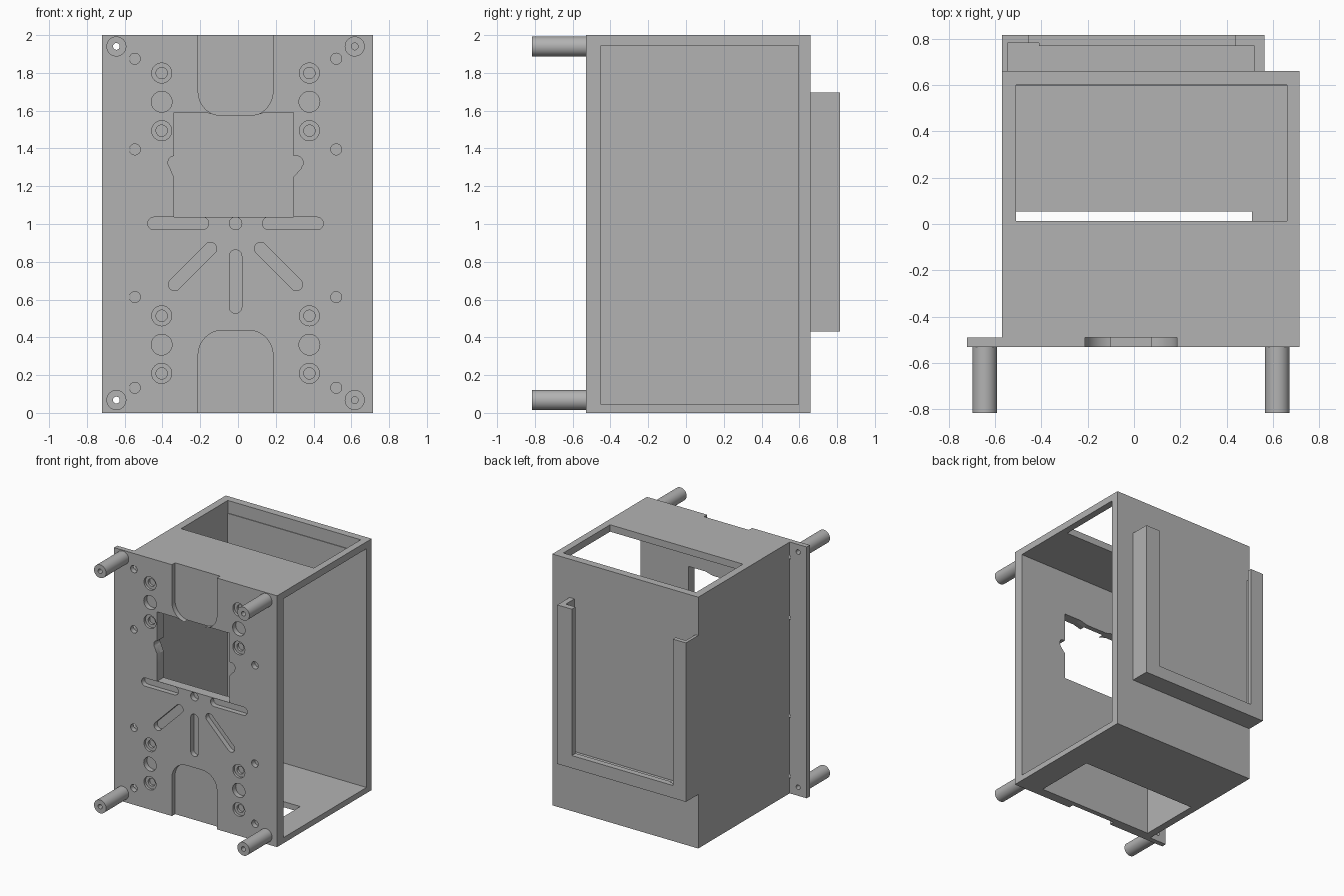
import bpy, bmesh, math
from mathutils import Vector

old = bpy.data.objects.get("Cube")
if old:
    bpy.data.objects.remove(old, do_unlink=True)

grey = bpy.data.materials.new("plain_grey")
grey.use_nodes = True
COLOUR = (0.45, 0.45, 0.45, 1)
grey.diffuse_color = COLOUR
grey.node_tree.nodes["Principled BSDF"].inputs["Base Color"].default_value = COLOUR

CX, CZ = -0.013, 1.004          # symmetry centre of the front pattern
FRONT, SEAM, INNER = -0.53, -0.49, -0.45


def prism(name, outline, y0, y1):
    """Solid with an x-z outline, running from y0 to y1."""
    bm = bmesh.new()
    face = bm.faces.new([bm.verts.new((x, y0, z)) for x, z in outline])
    new = bmesh.ops.extrude_face_region(bm, geom=[face])["geom"]
    verts = [v for v in new if isinstance(v, bmesh.types.BMVert)]
    bmesh.ops.translate(bm, verts=verts, vec=(0, y1 - y0, 0))
    bmesh.ops.recalc_face_normals(bm, faces=bm.faces)
    mesh = bpy.data.meshes.new(name)
    bm.to_mesh(mesh)
    bm.free()
    mesh.materials.append(grey)
    obj = bpy.data.objects.new(name, mesh)
    bpy.context.collection.objects.link(obj)
    return obj


def box(name, x0, x1, y0, y1, z0, z1):
    return prism(name, [(x0, z0), (x1, z0), (x1, z1), (x0, z1)], y0, y1)


def arc(x, z, r, start, end, n):
    angles = [math.radians(start + (end - start) * i / n) for i in range(n + 1)]
    return [(x + r * math.cos(a), z + r * math.sin(a)) for a in angles]


def circle(x, z, r, n=32):
    return arc(x, z, r, 0, 360, n)[:-1]


def slot(x0, z0, x1, z1, r=0.033):
    a = math.degrees(math.atan2(z1 - z0, x1 - x0))
    return arc(x1, z1, r, a - 90, a + 90, 12) + arc(x0, z0, r, a + 90, a + 270, 12)


def cut(target, cutter):
    cutter.hide_render = True
    mod = target.modifiers.new("cut", 'BOOLEAN')
    mod.operation, mod.solver, mod.object = 'DIFFERENCE', 'EXACT', cutter
    bpy.context.view_layer.objects.active = target
    bpy.ops.object.modifier_apply(modifier=mod.name)
    bpy.data.objects.remove(cutter, do_unlink=True)


def smooth(obj):
    bpy.ops.object.select_all(action='DESELECT')
    obj.select_set(True)
    bpy.context.view_layer.objects.active = obj
    bpy.ops.object.shade_smooth_by_angle(angle=math.radians(30))


def mirror_z(outline):
    return [(x, 2 * CZ - z) for x, z in outline]


# Window outline: side notches and a dip under the upper pocket
window = [(-0.34, 1.038), (0.295, 1.038), (0.295, 1.25), (0.335, 1.295)]
window += arc(0.31, 1.325, 0.035, -40, 90, 8) + [(0.295, 1.36), (0.295, 1.59)]
window += [(0.145, 1.59), (0.08, 1.573), (-0.106, 1.573), (-0.17, 1.59)]
window += [(-0.34, 1.59), (-0.34, 1.36)] + arc(-0.336, 1.325, 0.035, 90, 220, 8)
window += [(-0.34, 1.25)]

# Box shell, open on one side, with openings in roof and floor
shell = box("box_shell", -0.57, 0.715, SEAM, 0.66, 0, 2)
cut(shell, box("cavity", -0.51, 0.9, INNER, 0.595, 0.045, 1.945))
cut(shell, box("roof_opening", -0.51, 0.66, 0.012, 0.6, 1.9, 2.1))
cut(shell, box("floor_opening", -0.51, 0.51, INNER, 0.055, -0.1, 0.1))
cut(shell, prism("window_cut", window, FRONT, INNER + 0.1))

# Front plate
plate = box("front_plate", -0.72, 0.715, FRONT, SEAM, 0, 2)


def cut_plate(outline, depth=0.1):
    cut(plate, prism("plate_cut", outline, FRONT - 0.1, FRONT + depth))


cut_plate(window)

# Rounded pockets at top and bottom edges
half, radius, base = 0.198, 0.13, 1.571
pocket = arc(CX - half + radius, base + radius, radius, 180, 270, 12)
pocket += arc(CX + half - radius, base + radius, radius, 270, 360, 12)
pocket += [(CX + half, 2.2), (CX - half, 2.2)]
cut_plate(pocket)
cut_plate(mirror_z(pocket))

# Slots in a fan below the window
cut_plate(circle(CX, 1.003, 0.033))
cut_plate(slot(CX, 0.56, CX, 0.83))
for s in (-1, 1):
    cut_plate(slot(CX + s * 0.175, 1.003, CX + s * 0.432, 1.003))
    cut_plate(slot(CX + s * 0.133, 0.87, CX + s * 0.322, 0.68))

# Holes, stepped holes and corner posts, four-way symmetric
for s in (-1, 1):
    for t in (-1, 1):
        for dz in (0.871, 0.391):
            cut_plate(circle(CX + s * 0.533, CZ + t * dz, 0.029))
        x = CX + s * 0.391
        cut_plate(circle(x, CZ + t * 0.643, 0.055))
        for dz in (0.795, 0.49):
            cut_plate(circle(x, CZ + t * dz, 0.03))
            cut_plate(circle(x, CZ + t * dz, 0.053), 0.02)
        px, pz = CX + s * 0.631, CZ + t * 0.936
        cut_plate(circle(px, pz, 0.018, 20))
        name = ("upper" if t > 0 else "lower") + ("_left" if s > 0 else "_right") + "_post"
        post = prism(name, circle(px, pz, 0.053), -0.815, FRONT)
        cut(post, prism("bore", circle(px, pz, 0.018, 20), -0.9, FRONT + 0.1))
        smooth(post)
smooth(plate)

# Rear slide-in holder: side walls, bottom and front lips
holder = box("rear_holder", -0.57, 0.563, 0.66, 0.815, 0.43, 1.695)
cut(holder, box("channel", -0.545, 0.52, 0.6, 0.768, 0.48, 1.8))
cut(holder, box("channel_step", -0.545, -0.41, 0.6, 0.78, 0.48, 1.8))
cut(holder, box("holder_opening", -0.455, 0.435, 0.7, 0.9, 0.53, 1.8))
